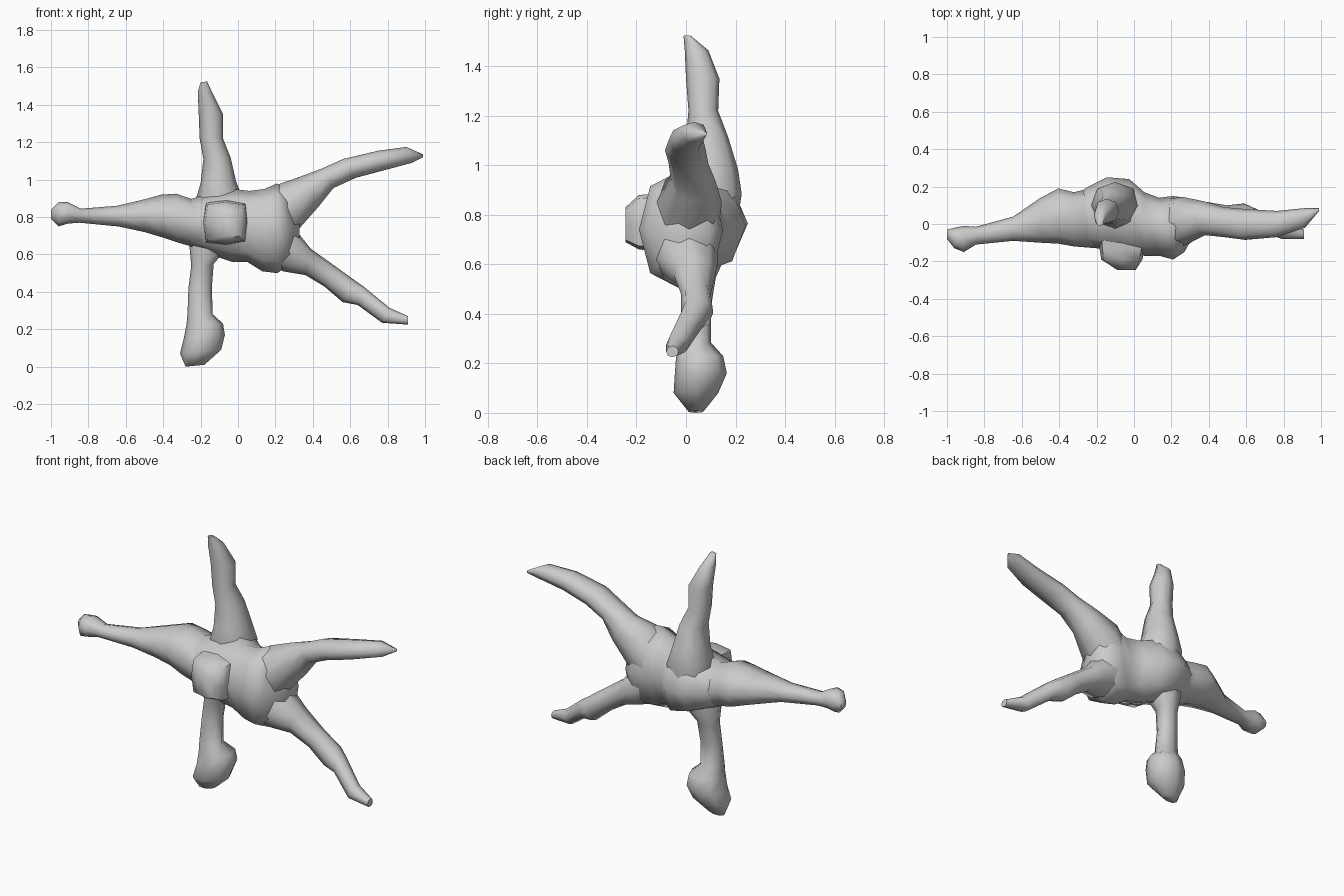
import bpy, bmesh, math
from mathutils import Vector

SIDES = 8


def loft(name, rings, square=1.0):
    """Skin a closed tube through rings of (centre, half axis a, half axis b)."""
    bm = bmesh.new()
    loops = []
    for c, a, b in rings:
        loop = []
        for i in range(SIDES):
            t = 2 * math.pi * i / SIDES
            ca, sb = math.cos(t), math.sin(t)
            ca = math.copysign(abs(ca) ** square, ca) if abs(ca) > 1e-6 else 0
            sb = math.copysign(abs(sb) ** square, sb) if abs(sb) > 1e-6 else 0
            loop.append(bm.verts.new(c + a * ca + b * sb))
        loops.append(loop)
    for l0, l1 in zip(loops, loops[1:]):
        for i in range(SIDES):
            j = (i + 1) % SIDES
            bm.faces.new((l0[i], l0[j], l1[j], l1[i]))
    bm.faces.new(loops[0])
    bm.faces.new(loops[-1])
    bmesh.ops.recalc_face_normals(bm, faces=bm.faces)
    me = bpy.data.meshes.new(name)
    bm.to_mesh(me)
    bm.free()
    ob = bpy.data.objects.new(name, me)
    bpy.context.collection.objects.link(ob)
    bpy.ops.object.select_all(action='DESELECT')
    ob.select_set(True)
    bpy.context.view_layer.objects.active = ob
    bpy.ops.object.shade_smooth_by_angle(angle=math.radians(60))
    return ob


def limb(name, sections, square=0.9):
    """Each section: outline point 1 (x, z), outline point 2 (x, z), y min, y max."""
    rings = []
    for x1, z1, x2, z2, y0, y1 in sections:
        c = Vector(((x1 + x2) / 2, (y0 + y1) / 2, (z1 + z2) / 2))
        rings.append((c, Vector((0, (y1 - y0) / 2, 0)),
                      Vector(((x1 - x2) / 2, 0, (z1 - z2) / 2))))
    return loft(name, rings, square)


# Central trunk
limb("torso", [
    (-0.32, 0.88, -0.32, 0.68, -0.09, 0.15),
    (-0.24, 0.90, -0.25, 0.64, -0.12, 0.20),
    (-0.14, 0.93, -0.15, 0.60, -0.14, 0.25),
    (-0.02, 0.95, -0.03, 0.56, -0.16, 0.24),
    (0.06, 0.94, 0.05, 0.56, -0.17, 0.17),
    (0.14, 0.95, 0.13, 0.51, -0.17, 0.14),
    (0.21, 0.98, 0.21, 0.50, -0.19, 0.15),
    (0.26, 0.93, 0.28, 0.55, -0.15, 0.14),
    (0.33, 0.82, 0.33, 0.64, -0.04, 0.10)])

# Long side limb with a knob at the end
limb("left_limb", [
    (-1.00, 0.84, -1.00, 0.79, -0.08, -0.03),
    (-0.96, 0.88, -0.96, 0.75, -0.13, -0.02),
    (-0.91, 0.88, -0.91, 0.765, -0.15, -0.01),
    (-0.84, 0.845, -0.85, 0.77, -0.11, -0.015),
    (-0.65, 0.86, -0.64, 0.75, -0.09, 0.04),
    (-0.50, 0.895, -0.50, 0.72, -0.10, 0.14),
    (-0.41, 0.92, -0.40, 0.69, -0.105, 0.19),
    (-0.33, 0.925, -0.31, 0.66, -0.12, 0.17),
    (-0.20, 0.88, -0.20, 0.63, -0.13, 0.20)])

# Limb reaching straight up
limb("upper_limb", [
    (-0.20, 1.52, -0.165, 1.525, -0.01, 0.02),
    (-0.215, 1.47, -0.135, 1.46, -0.005, 0.09),
    (-0.21, 1.35, -0.08, 1.35, 0.00, 0.135),
    (-0.205, 1.22, -0.08, 1.22, 0.01, 0.13),
    (-0.185, 1.11, -0.04, 1.12, 0.00, 0.17),
    (-0.20, 0.98, -0.01, 0.99, -0.01, 0.21),
    (-0.23, 0.88, 0.03, 0.89, -0.03, 0.225),
    (-0.20, 0.72, 0.00, 0.72, 0.00, 0.20)])

# Standing limb with a club-shaped foot
limb("lower_limb", [
    (-0.28, 0.00, -0.18, 0.01, 0.01, 0.07),
    (-0.31, 0.07, -0.09, 0.09, -0.05, 0.13),
    (-0.29, 0.15, -0.07, 0.17, -0.045, 0.165),
    (-0.275, 0.23, -0.08, 0.23, -0.04, 0.15),
    (-0.27, 0.29, -0.135, 0.28, -0.02, 0.10),
    (-0.265, 0.42, -0.14, 0.42, 0.00, 0.10),
    (-0.25, 0.54, -0.13, 0.55, 0.00, 0.12),
    (-0.26, 0.65, -0.07, 0.62, -0.03, 0.16),
    (-0.22, 0.75, -0.05, 0.72, -0.03, 0.17)])

# Right pair of splayed limbs
limb("right_upper_limb", [
    (0.99, 1.135, 0.99, 1.12, 0.07, 0.085),
    (0.90, 1.175, 0.93, 1.09, -0.02, 0.085),
    (0.75, 1.155, 0.78, 1.05, -0.07, 0.07),
    (0.56, 1.11, 0.63, 1.01, -0.085, 0.08),
    (0.45, 1.06, 0.51, 0.955, -0.07, 0.09),
    (0.33, 1.015, 0.43, 0.855, -0.06, 0.12),
    (0.20, 0.97, 0.32, 0.73, -0.12, 0.145),
    (0.10, 0.85, 0.20, 0.62, -0.12, 0.13)])
limb("right_lower_limb", [
    (0.91, 0.27, 0.91, 0.225, -0.08, -0.03),
    (0.81, 0.315, 0.77, 0.235, -0.08, 0.01),
    (0.67, 0.43, 0.64, 0.33, -0.03, 0.08),
    (0.62, 0.465, 0.56, 0.345, -0.02, 0.11),
    (0.53, 0.53, 0.46, 0.43, -0.02, 0.10),
    (0.39, 0.63, 0.36, 0.49, -0.05, 0.12),
    (0.31, 0.73, 0.24, 0.51, -0.12, 0.13),
    (0.20, 0.80, 0.12, 0.58, -0.12, 0.12)])

# Squarish block on the front, given as y, centre x, half width, centre z, half height
front = [(-0.245, -0.04, 0.05, 0.76, 0.07), (-0.19, -0.065, 0.11, 0.77, 0.11),
         (-0.13, -0.065, 0.12, 0.77, 0.115), (-0.04, -0.05, 0.14, 0.77, 0.13)]
loft("front_block", [(Vector((x, y, z)), Vector((w, 0, 0)), Vector((0, 0, h)))
                     for y, x, w, z, h in front], 0.4)
